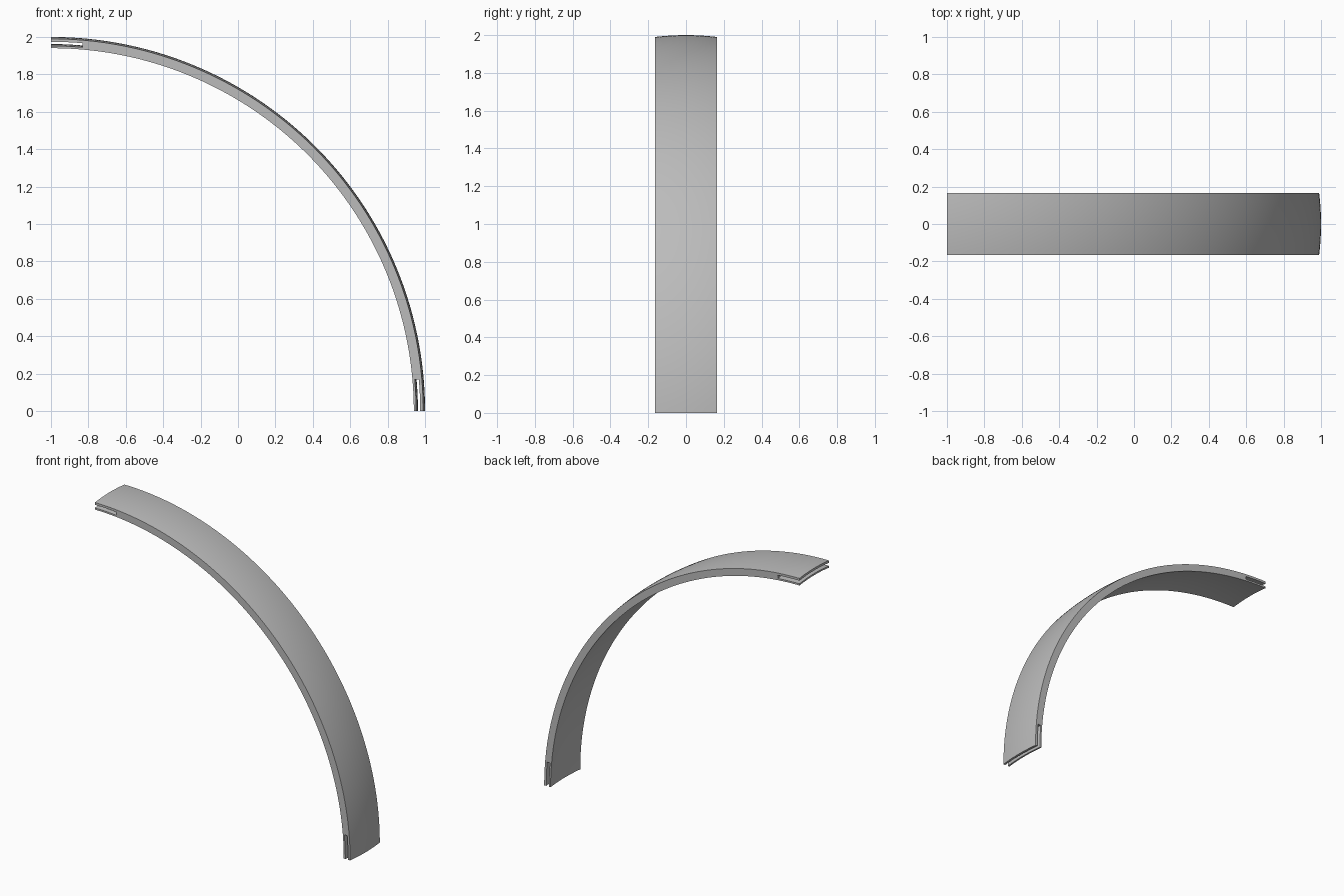
import bpy, bmesh, math

cube = bpy.data.objects.get("Cube")
if cube:
    bpy.data.objects.remove(cube, do_unlink=True)

R_IN, SLOT_IN, SLOT_OUT, R_OUT = 1.94, 1.952, 1.974, 1.99   # radii at the side edges
CROWN, HALF_W = 0.01, 0.165
QUARTER = math.pi / 2
SLOT = 0.086                                                # slot depth as an angle


def arc(radius, start, end, steps):
    return [(radius, start + (end - start) * i / steps) for i in range(steps + 1)]


# Side outline: outer arc, slot in the top end, inner arc, slot in the lower end
outline = (arc(R_OUT, 0, QUARTER, 96)
           + arc(SLOT_OUT, QUARTER, QUARTER - SLOT, 6)
           + arc(SLOT_IN, QUARTER - SLOT, QUARTER, 6)
           + arc(R_IN, QUARTER, 0, 96)
           + arc(SLOT_IN, 0, SLOT, 6)
           + arc(SLOT_OUT, SLOT, 0, 6))

# Sweep the outline across the width, raised slightly in the middle
bm = bmesh.new()
stations = 12
rings = []
for s in range(stations + 1):
    t = 2 * s / stations - 1
    lift = CROWN * (1 - t * t)
    rings.append([bm.verts.new(((r + lift) * math.cos(a) - 1, t * HALF_W,
                                (r + lift) * math.sin(a))) for r, a in outline])
count = len(outline)
for near, far in zip(rings, rings[1:]):
    for i in range(count):
        j = (i + 1) % count
        bm.faces.new((near[i], near[j], far[j], far[i]))
bm.faces.new(rings[0])
bm.faces.new(rings[-1][::-1])
bmesh.ops.recalc_face_normals(bm, faces=bm.faces)

mesh = bpy.data.meshes.new("curved_band")
bm.to_mesh(mesh)
bm.free()
band = bpy.data.objects.new("curved_band", mesh)
bpy.context.collection.objects.link(band)

# Plain grey
grey = bpy.data.materials.new("plain_grey")
grey.use_nodes = True
colour = (0.5, 0.5, 0.5, 1)
grey.diffuse_color = colour
grey.node_tree.nodes["Principled BSDF"].inputs["Base Color"].default_value = colour
mesh.materials.append(grey)

bpy.ops.object.select_all(action="DESELECT")
band.select_set(True)
bpy.context.view_layer.objects.active = band
bpy.ops.object.shade_smooth_by_angle(angle=math.radians(30))
